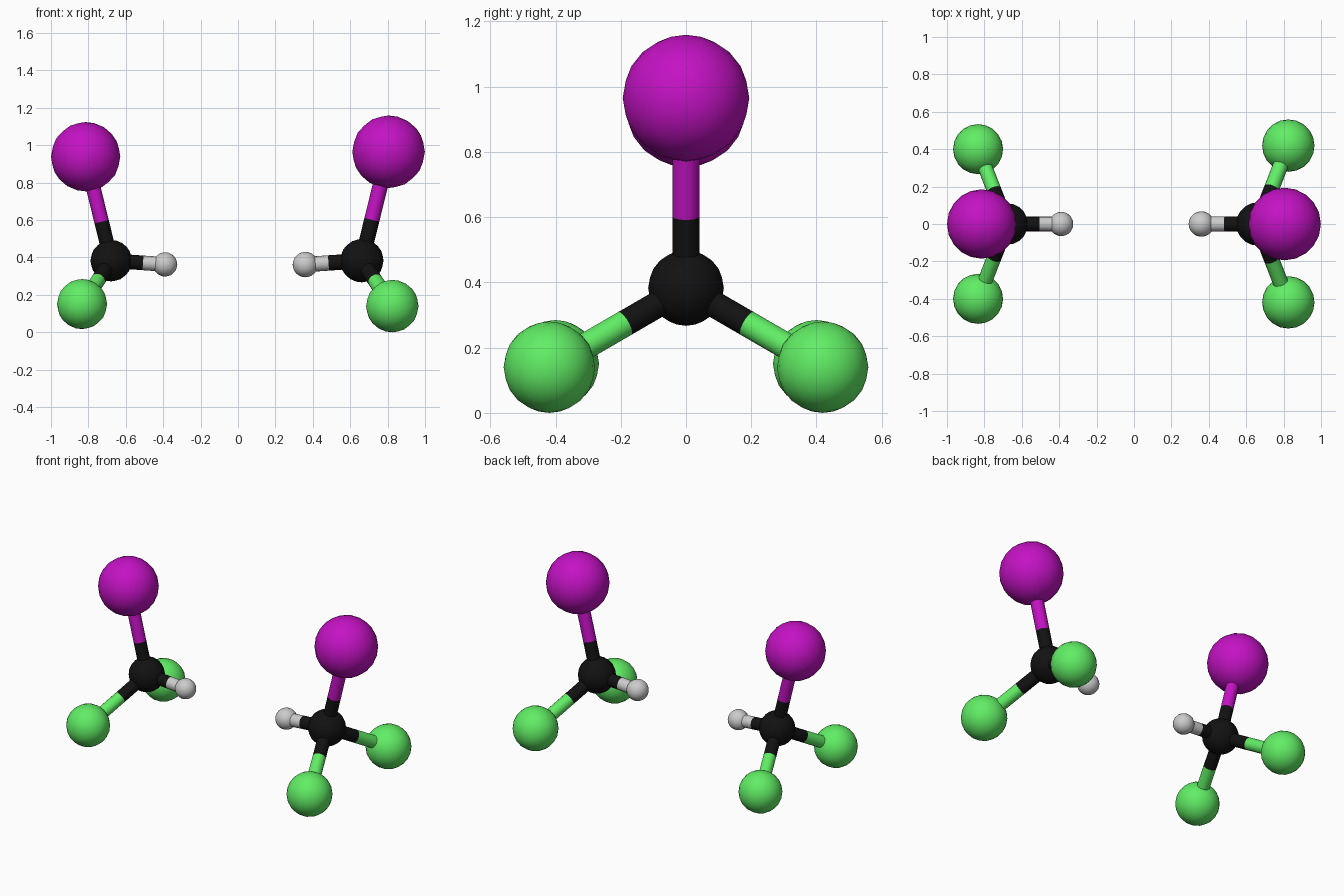
import bpy
from mathutils import Vector

if "Cube" in bpy.data.objects:
    bpy.data.objects.remove(bpy.data.objects["Cube"])


def paint(name, rgb):
    m = bpy.data.materials.new(name)
    m.diffuse_color = (*rgb, 1)
    m.use_nodes = True
    m.node_tree.nodes["Principled BSDF"].inputs["Base Color"].default_value = m.diffuse_color
    return m


BLACK = paint("black", (0.006, 0.006, 0.006))
PURPLE = paint("purple", (0.55, 0.006, 0.55))
GREEN = paint("green", (0.12, 0.85, 0.13))
GREY = paint("light_grey", (0.6, 0.6, 0.6))


def finish(name, mat):
    ob = bpy.context.object
    ob.name = name
    ob.data.materials.append(mat)
    return ob


def ball(name, pos, radius, mat):
    bpy.ops.mesh.primitive_ico_sphere_add(subdivisions=3, radius=radius, location=pos)
    finish(name, mat)
    bpy.ops.object.shade_smooth()


def stick(name, a, b, radius, mat):
    d = b - a
    bpy.ops.mesh.primitive_cylinder_add(vertices=16, radius=radius, depth=d.length,
                                        location=(a + b) / 2,
                                        rotation=d.to_track_quat('Z', 'Y').to_euler())
    finish(name, mat)
    bpy.ops.object.shade_smooth_by_angle()


# outer atoms: name, offset from the centre atom, radius, colour, bond colour split
ATOMS = [
    ("iodine", (0.143, 0, 0.582), 0.194, PURPLE, 0.375),
    ("chlorine_back", (0.163, 0.419, -0.243), 0.14, GREEN, 0.45),
    ("chlorine_front", (0.163, -0.419, -0.243), 0.14, GREEN, 0.45),
    ("hydrogen", (-0.302, 0, -0.021), 0.068, GREY, 0.59),
]


def molecule(side, centre, sx, scale):
    c = Vector(centre)
    ball(side + "_carbon", c, 0.116 * scale, BLACK)
    for name, off, r, mat, split in ATOMS:
        end = c + Vector((off[0] * sx, off[1], off[2])) * scale
        mid = c.lerp(end, split)
        ball(f"{side}_{name}", end, r * scale, mat)
        # two-coloured bond
        stick(f"{side}_{name}_inner_bond", c, mid, 0.041 * scale, BLACK)
        stick(f"{side}_{name}_outer_bond", mid, end, 0.041 * scale, mat)


molecule("right", (0.662, 0, 0.383), 1, 1.0)
molecule("left", (-0.678, 0, 0.383), -1, 0.955)
